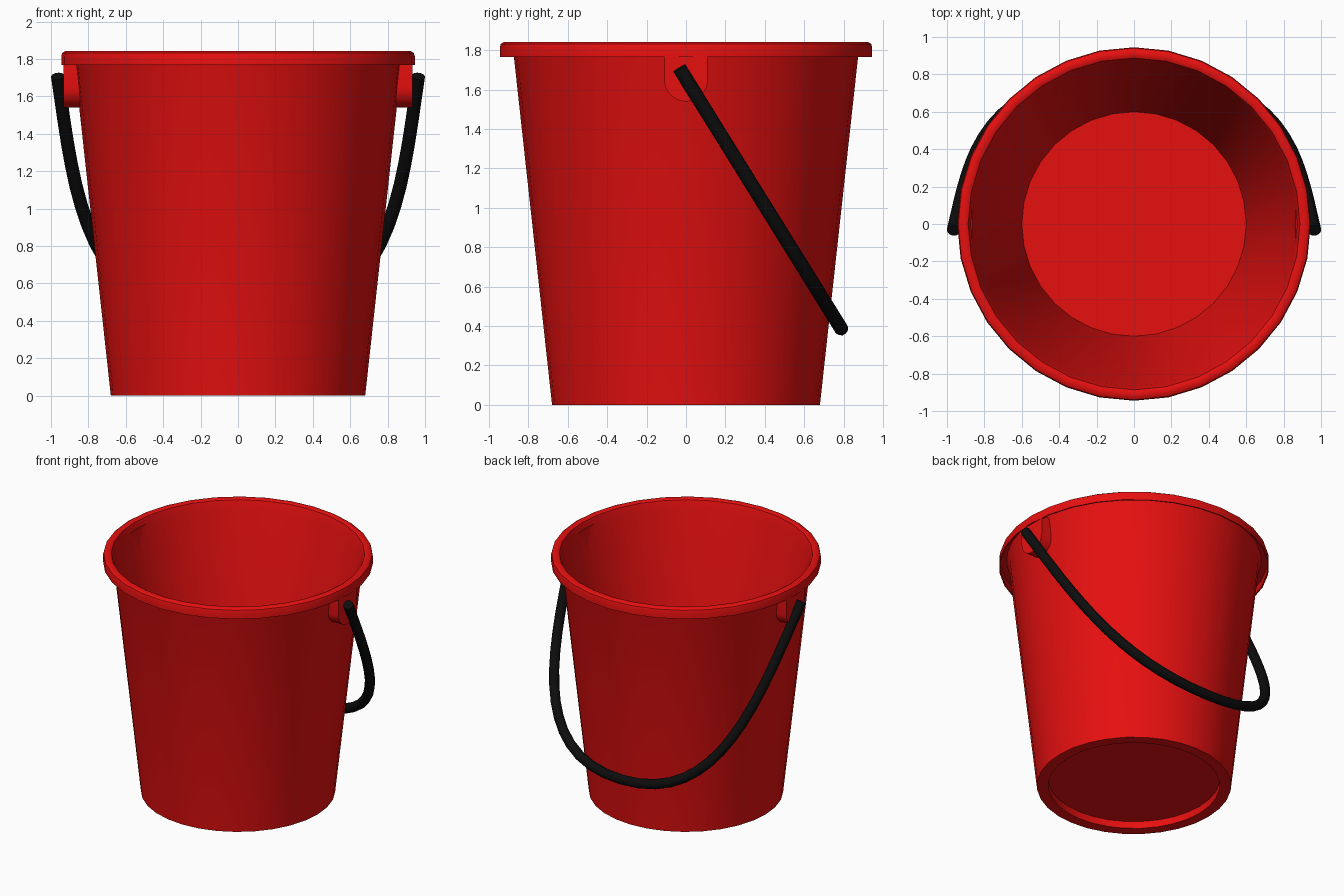
import bpy, bmesh, math
from mathutils import Vector

if "Cube" in bpy.data.objects:
    bpy.data.objects.remove(bpy.data.objects["Cube"])


def material(name, rgb):
    m = bpy.data.materials.new(name)
    m.diffuse_color = (*rgb, 1)
    m.use_nodes = True
    m.node_tree.nodes["Principled BSDF"].inputs["Base Color"].default_value = m.diffuse_color
    return m


RED = material("red_plastic", (0.8, 0.005, 0.005))
BLACK = material("black_plastic", (0.004, 0.004, 0.004))


def smooth(ob, angle=35):
    bpy.ops.object.select_all(action='DESELECT')
    ob.select_set(True)
    bpy.context.view_layer.objects.active = ob
    bpy.ops.object.shade_smooth_by_angle(angle=math.radians(angle))


def finish(bm, name, mat):
    bmesh.ops.recalc_face_normals(bm, faces=bm.faces)
    me = bpy.data.meshes.new(name)
    bm.to_mesh(me)
    bm.free()
    me.materials.append(mat)
    ob = bpy.data.objects.new(name, me)
    bpy.context.collection.objects.link(ob)
    smooth(ob)
    return ob


# bucket body: 32-sided turned profile with recessed base and hollow, overhanging rim
profile = [(0, .08), (.6, .08), (.866, 1.77), (.887, 1.835), (.9, 1.842),
           (.925, 1.842), (.94, 1.832), (.945, 1.815), (.945, 1.767),
           (.935, 1.767), (.935, 1.82), (.892, 1.82), (.874, 1.77),
           (.68, 0), (.6, 0), (.6, .055), (0, .055)]
bm = bmesh.new()
pts = [bm.verts.new((r, 0, z)) for r, z in profile]
edges = [bm.edges.new(p) for p in zip(pts, pts[1:])]
bmesh.ops.spin(bm, geom=pts + edges, cent=(0, 0, 0), axis=(0, 0, 1),
               angle=math.tau, steps=32, use_merge=True)
bmesh.ops.remove_doubles(bm, verts=bm.verts, dist=1e-4)
finish(bm, "bucket_body", RED)

# lugs: rounded tabs under the rim, back face following the sloping wall
outline = [(-.11, 1.79)] + [
    (-.11 * math.cos(a), 1.65 - .11 * math.sin(a))
    for a in (math.pi * i / 16 for i in range(17))] + [(.11, 1.79)]
for side, label in ((1, "right"), (-1, "left")):
    bm = bmesh.new()
    outer = [bm.verts.new((side * .934, y, z)) for y, z in outline]
    inner = [bm.verts.new((side * (.86 - (1.77 - z) * .11), y, z)) for y, z in outline]
    bm.faces.new(outer)
    bm.faces.new(inner)
    n = len(outline)
    for i in range(n):
        j = (i + 1) % n
        bm.faces.new((outer[i], outer[j], inner[j], inner[i]))
    finish(bm, label + "_lug", RED)

# handle: round bail in a tilted plane, hanging against the back
start, along = Vector((0, -.033, 1.708)), Vector((0, .82, -1.32))


def on_plane(x, t):
    return start + along * t + Vector((x, 0, 0))


cu = bpy.data.curves.new("handle", 'CURVE')
cu.dimensions = '3D'
cu.bevel_depth = .036
cu.bevel_resolution = 4
cu.resolution_u = 16
cu.use_fill_caps = True
sp = cu.splines.new('BEZIER')
sp.bezier_points.add(2)
# (point, left handle, right handle) as x, fraction along the plane
knots = [((-.965, 0), (-1, -.2), (-.87, .48)),
         ((0, 1), (-.83, 1), (.83, 1)),
         ((.965, 0), (.87, .48), (1, -.2))]
for bp, (c, l, r) in zip(sp.bezier_points, knots):
    bp.handle_left_type = bp.handle_right_type = 'FREE'
    bp.co, bp.handle_left, bp.handle_right = on_plane(*c), on_plane(*l), on_plane(*r)
cu.materials.append(BLACK)
handle = bpy.data.objects.new("handle", cu)
bpy.context.collection.objects.link(handle)
bpy.ops.object.select_all(action='DESELECT')
handle.select_set(True)
bpy.context.view_layer.objects.active = handle
bpy.ops.object.convert(target='MESH')
smooth(bpy.context.view_layer.objects.active, 50)
